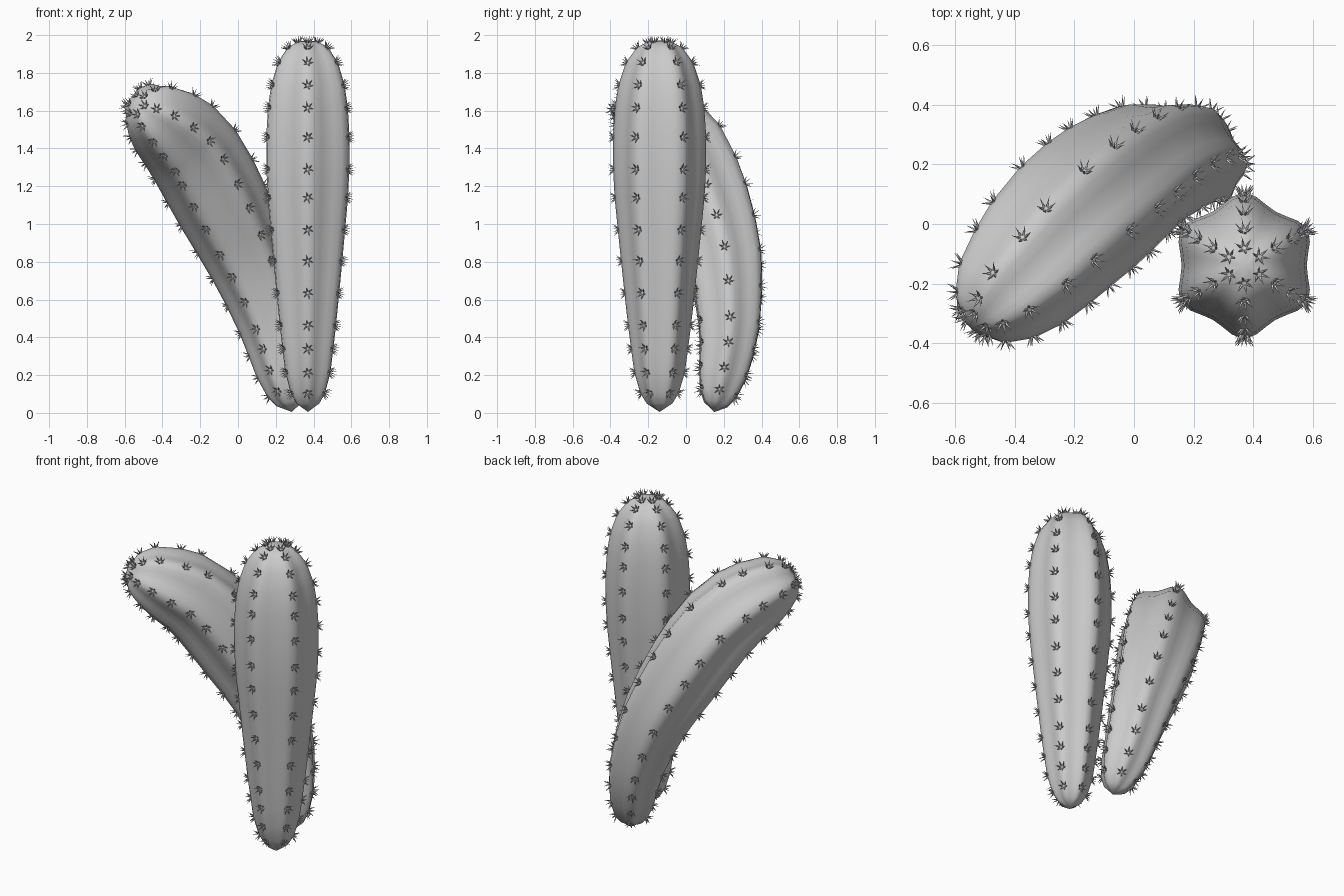
import bpy, bmesh
from math import sin, cos, pi, radians
from mathutils import Vector

if "Cube" in bpy.data.objects:
    bpy.data.objects.remove(bpy.data.objects["Cube"])

RIBS = 6
# rib radius against height along a stem (height, radius)
PROFILE = [(0, 0), (.045, .068), (.1, .102), (.21, .134), (.335, .151), (.46, .167), (.63, .186),
           (.8, .204), (.965, .221), (1.135, .238), (1.285, .246), (1.455, .247), (1.61, .237),
           (1.73, .218), (1.85, .178), (1.93, .12), (1.96, .06), (1.968, 0)]
LENGTH = PROFILE[-1][0]
CREASE = [1, .95, .88, .85, .88, .95]      # radius factors from one rib to the next


def sample_path(points, steps=24):
    """Catmull-Rom through the points, returned as a dense polyline."""
    p = [Vector(q) for q in points]
    p = [2 * p[0] - p[1]] + p + [2 * p[-1] - p[-2]]
    out = []
    for i in range(1, len(p) - 2):
        a, b, c, d = p[i - 1:i + 3]
        for s in range(steps):
            t = s / steps
            out.append(.5 * (2 * b + (c - a) * t + (2 * a - 5 * b + 4 * c - d) * t * t
                             + (3 * b - a - 3 * c + d) * t ** 3))
    return out + [p[-2]]


def frame_at(line, t, side):
    """Position, tangent and two cross axes at arc-length fraction t."""
    lens = [(b - a).length for a, b in zip(line, line[1:])]
    target, i = t * sum(lens), 0
    while i < len(lens) - 1 and target > lens[i]:
        target -= lens[i]
        i += 1
    pos = line[i].lerp(line[i + 1], min(1, target / lens[i]))
    tan = (line[min(i + 2, len(line) - 1)] - line[max(i - 1, 0)]).normalized()
    u = (side - side.dot(tan) * tan).normalized()
    return pos, tan, u, tan.cross(u)


def fatten(amount):
    """Profile thickened below the tip."""
    return [(h, r * (1 + amount * min(1, max(0, (1.75 - h) / .9)))) for h, r in PROFILE]


def finish(bm, name, angle):
    bmesh.ops.recalc_face_normals(bm, faces=bm.faces)
    me = bpy.data.meshes.new(name)
    bm.to_mesh(me)
    bm.free()
    me.shade_smooth()
    me.set_sharp_from_angle(angle=radians(angle))
    bpy.context.collection.objects.link(bpy.data.objects.new(name, me))


def stem(name, line, side, profile):
    """Ribbed body lofted along the path."""
    bm = bmesh.new()
    n = RIBS * len(CREASE)
    rings = []
    for h, r in profile:
        pos, tan, u, v = frame_at(line, h / LENGTH, side)
        if r == 0:
            rings.append([bm.verts.new(pos)] * n)
            continue
        ring = []
        for k in range(n):
            a = 2 * pi * k / n
            co = pos + r * CREASE[k % len(CREASE)] * (cos(a) * u + sin(a) * v)
            co.z = max(co.z, 0)
            ring.append(bm.verts.new(co))
        rings.append(ring)
    for lo, hi in zip(rings, rings[1:]):
        for k in range(n):
            j = (k + 1) % n
            bm.faces.new(list(dict.fromkeys((lo[k], lo[j], hi[j], hi[k]))))
    finish(bm, name, 85)


def spike(bm, base, direction, length, radius):
    """One thin four-sided thorn."""
    a = direction.orthogonal().normalized()
    b = direction.cross(a)
    tip = bm.verts.new(base + direction * length)
    ring = [bm.verts.new(base + radius * (cos(k * pi / 2) * a + sin(k * pi / 2) * b))
            for k in range(4)]
    for k in range(4):
        bm.faces.new((ring[k], ring[(k + 1) % 4], tip))
    bm.faces.new(ring[::-1])


def thorns(name, line, side, profile):
    """Star-shaped thorn clusters in a row down every rib."""
    bm = bmesh.new()
    for i in range(2, len(profile) - 1):
        (h0, r0), (h, r), (h1, r1) = profile[i - 1:i + 2]
        pos, tan, u, v = frame_at(line, h / LENGTH, side)
        for k in range(RIBS):
            a = 2 * pi * k / RIBS
            out = cos(a) * u + sin(a) * v
            normal = (out * (h1 - h0) - tan * (r1 - r0)).normalized()
            across = tan.cross(out)
            along = across.cross(normal)
            for s in range(6):
                b = 2 * pi * (s + .25) / 6
                ray = cos(b) * along + sin(b) * across
                spike(bm, pos + out * r + ray * .01 - normal * .004,
                      (ray * .62 + normal * .78).normalized(), .038, .005)
    finish(bm, name, 30)


# upright stem
straight = sample_path([(.37, -.14, .005), (.37, -.14, 1.973)])
north = Vector((0, 1, 0))
stem("upright_stem", straight, north, PROFILE)
thorns("upright_thorns", straight, north, PROFILE)

# leaning, bent stem
bent = sample_path([(.285, .15, .005), (.215, .217, .33), (.15, .227, .57), (.02, .185, .89),
                    (-.215, .005, 1.345), (-.38, -.17, 1.532), (-.54, -.34, 1.635)])
lean = Vector((cos(radians(122)), sin(radians(122)), 0))
stem("leaning_stem", bent, lean, fatten(.075))
thorns("leaning_thorns", bent, lean, fatten(.075))
